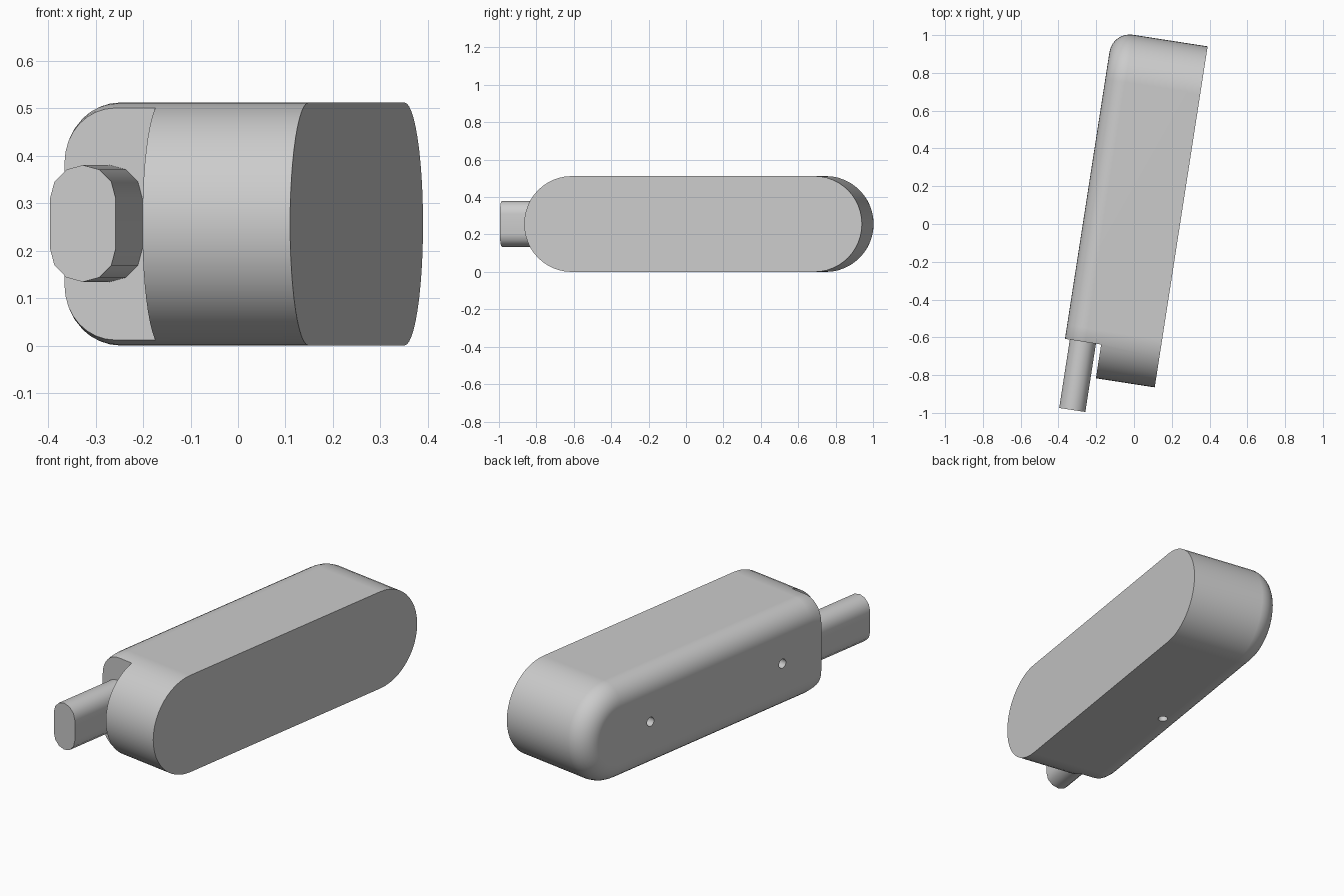
import bpy, bmesh, math
from mathutils import Vector

cube = bpy.data.objects.get("Cube")
if cube:
    bpy.data.objects.remove(cube, do_unlink=True)

TURN = -math.radians(8.82)      # whole model is turned about z
RADIUS = 0.256                  # half the body height
FRONT, BACK = -0.582, 0.733     # centres of the round body ends
INNER, OUTER = -0.268, 0.241    # side faces of the body
FILLET = 0.108

grey = bpy.data.materials.new("light_grey")
grey.use_nodes = True
colour = (0.6, 0.6, 0.6, 1)
grey.diffuse_color = colour
grey.node_tree.nodes["Principled BSDF"].inputs["Base Color"].default_value = colour


def stadium(a, b, radius, steps):
    """Outline with round ends centred at a and b on the first axis."""
    points = []
    for centre, start in ((b, -math.pi / 2), (a, math.pi / 2)):
        for i in range(steps + 1):
            t = start + math.pi * i / steps
            points.append((centre + radius * math.cos(t), radius * math.sin(t)))
    return points


def loft(name, rings):
    """Skin a stack of matching rings and cap both ends."""
    bm = bmesh.new()
    loops = [[bm.verts.new(p) for p in ring] for ring in rings]
    for a, b in zip(loops, loops[1:]):
        for i in range(len(a)):
            j = (i + 1) % len(a)
            bm.faces.new((a[i], a[j], b[j], b[i]))
    bm.faces.new(loops[0])
    bm.faces.new(loops[-1])
    bmesh.ops.recalc_face_normals(bm, faces=bm.faces)
    mesh = bpy.data.meshes.new(name)
    bm.to_mesh(mesh)
    bm.free()
    mesh.materials.append(grey)
    obj = bpy.data.objects.new(name, mesh)
    bpy.context.collection.objects.link(obj)
    return obj


def activate(obj):
    bpy.ops.object.select_all(action="DESELECT")
    obj.select_set(True)
    bpy.context.view_layer.objects.active = obj


def cut(obj, cutter):
    """Subtract the cutter, then discard it."""
    cutter.hide_render = True
    activate(obj)
    mod = obj.modifiers.new("cut", "BOOLEAN")
    mod.operation, mod.solver, mod.object = "DIFFERENCE", "EXACT", cutter
    bpy.ops.object.modifier_apply(modifier=mod.name)
    bpy.data.objects.remove(cutter, do_unlink=True)


def finish(obj):
    activate(obj)
    bpy.ops.object.shade_smooth_by_angle(angle=math.radians(35))
    mod = obj.modifiers.new("even_normals", "WEIGHTED_NORMAL")
    mod.keep_sharp = True
    obj.rotation_euler.z = TURN


def box(low, high):
    return loft("cutter", [[(x, y, z) for x, y in ((low[0], low[1]), (high[0], low[1]),
                (high[0], high[1]), (low[0], high[1]))] for z in (low[2], high[2])])


def drill(position, axis, radius=0.024, depth=0.06):
    bpy.ops.mesh.primitive_cylinder_add(vertices=20, radius=radius, depth=2 * depth,
                                        location=position)
    obj = bpy.context.object
    obj.rotation_euler = Vector(axis).to_track_quat("Z", "Y").to_euler()
    obj.data.materials.append(grey)
    bpy.context.view_layer.update()
    return obj


# Body: round-ended block with a fillet around its inner side
profile = [(OUTER, 0)]
for i in range(9):
    t = math.pi / 2 * i / 8
    profile.append((INNER + FILLET * (1 - math.sin(t)), FILLET * (1 - math.cos(t))))
body = loft("body", [[(x, y, z + RADIUS) for y, z in stadium(FRONT, BACK, RADIUS - inset, 24)]
                     for x, inset in profile])

# Notch in front of the inner half
cut(body, box((-0.6, -1.2, -0.2), (-0.074, -0.657, 0.8)))

# Two holes in the inner side and one underneath
for y in (-0.388, 0.525):
    cut(body, drill((INNER, y, RADIUS), (1, 0, 0)))
cut(body, drill((-0.14, 0.05, 0), (0, 0, 1)))
finish(body)

# Plug: flat-sided bar standing out of the notch
plug = loft("plug", [[(-0.172 + x, y, 0.257 + z) for z, x in stadium(-0.053, 0.053, 0.07, 6)]
                     for y in (-1.023, -0.62)])
finish(plug)
